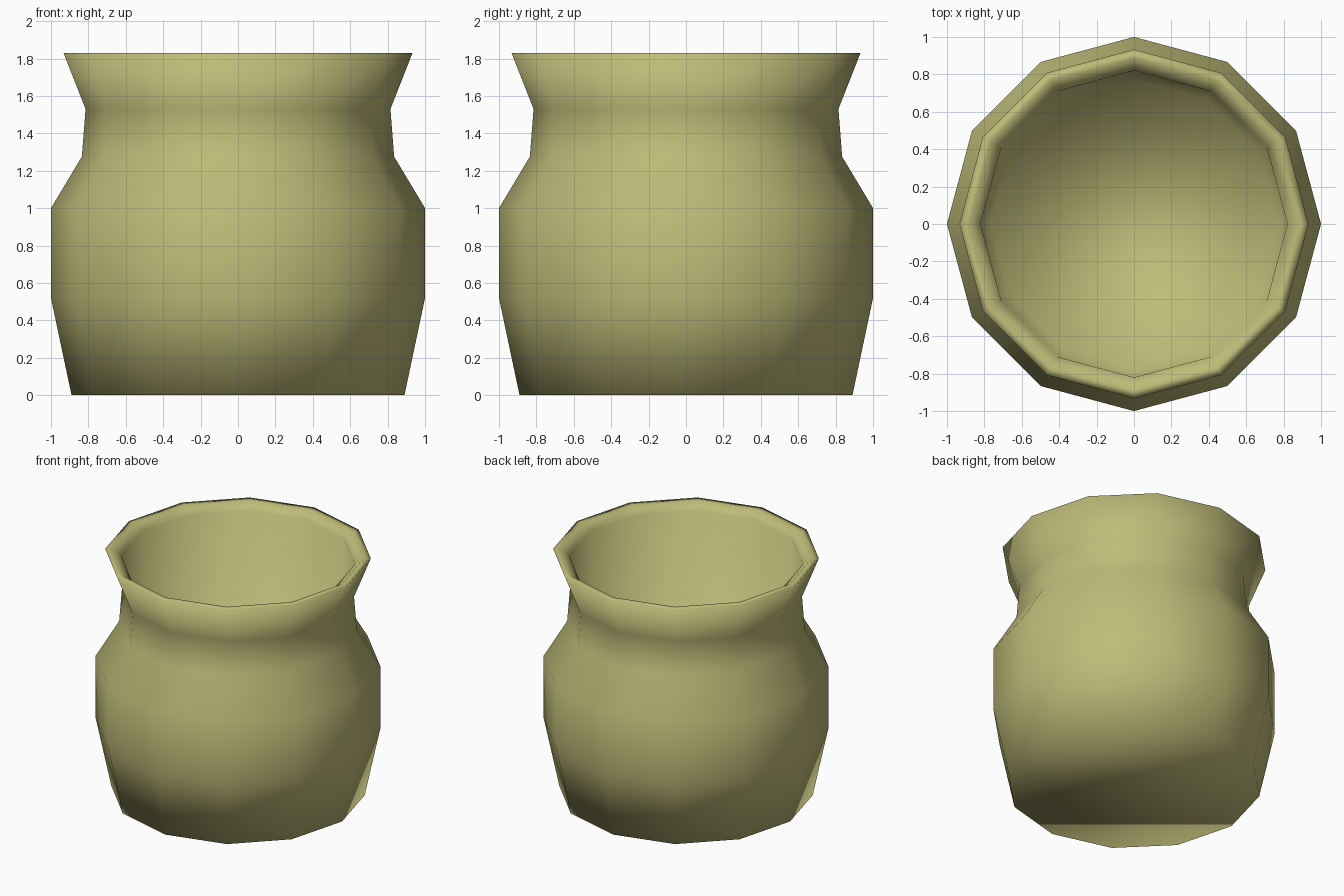
import bpy, bmesh
from math import cos, sin, tau

if "Cube" in bpy.data.objects:
    bpy.data.objects.remove(bpy.data.objects["Cube"])

SIDES = 12

# Pot profile (radius, height): outside going up, over the lip, down the inside
profile = [
    (0.89, 0.00), (1.00, 0.52), (1.00, 1.00), (0.835, 1.275), (0.815, 1.53),
    (0.933, 1.83), (0.885, 1.83), (0.82, 1.78), (0.77, 0.10),
]

bm = bmesh.new()
rings = [[bm.verts.new((r * cos(tau * i / SIDES), r * sin(tau * i / SIDES), z))
          for i in range(SIDES)] for r, z in profile]

# Walls between neighbouring rings
for low, high in zip(rings, rings[1:]):
    for i in range(SIDES):
        j = (i + 1) % SIDES
        bm.faces.new((low[i], low[j], high[j], high[i]))

# Underside and inner floor
bm.faces.new(rings[0][::-1])
bm.faces.new(rings[-1])

bmesh.ops.recalc_face_normals(bm, faces=bm.faces)
for face in bm.faces:
    face.smooth = True

mesh = bpy.data.meshes.new("pot")
bm.to_mesh(mesh)
bm.free()

# Olive clay colour
clay = bpy.data.materials.new("olive_clay")
clay.diffuse_color = (0.52, 0.50, 0.19, 1)
clay.use_nodes = True
clay.node_tree.nodes["Principled BSDF"].inputs["Base Color"].default_value = clay.diffuse_color
mesh.materials.append(clay)

pot = bpy.data.objects.new("pot", mesh)
bpy.context.collection.objects.link(pot)
